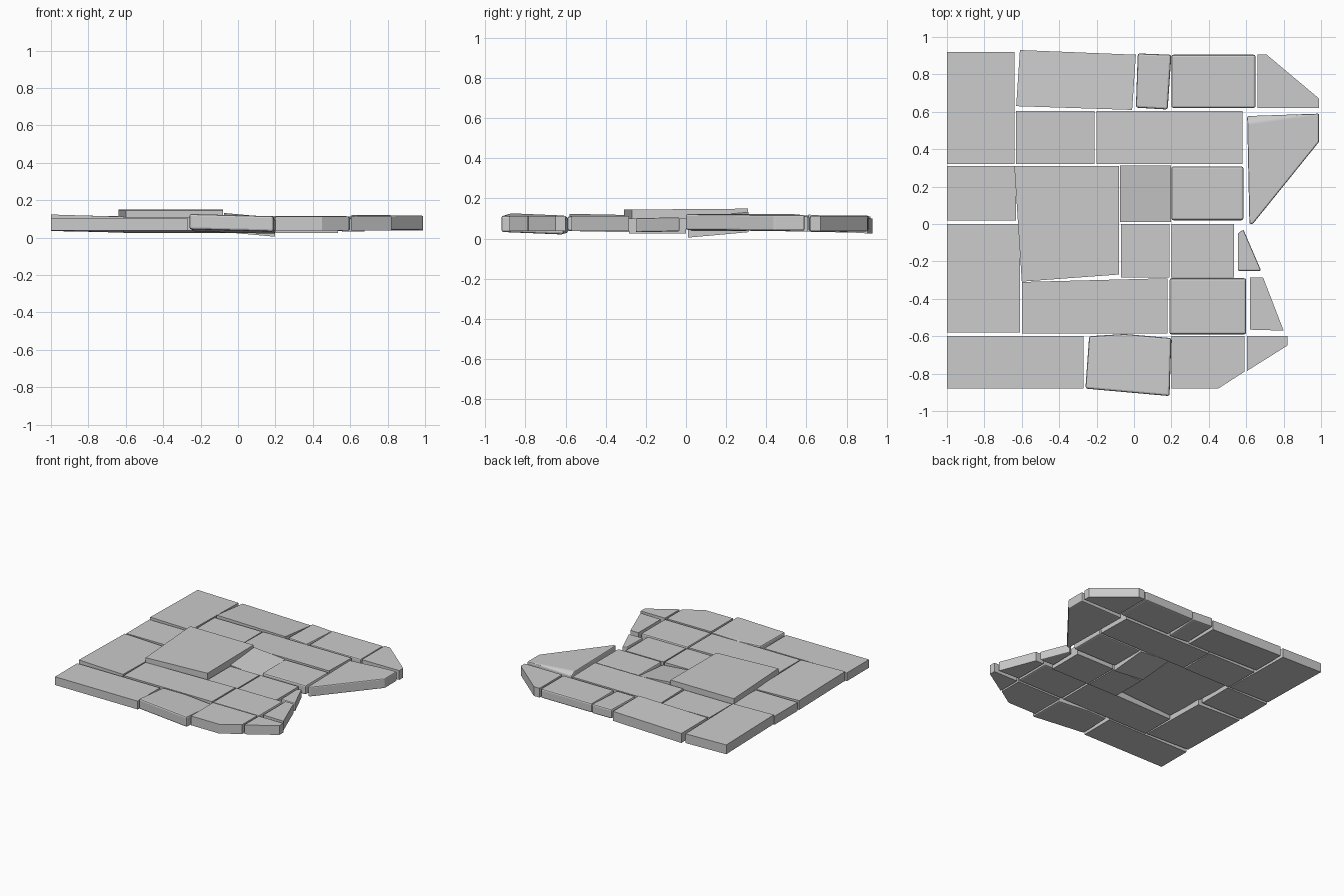
import bpy, bmesh
from mathutils import Vector

if "Cube" in bpy.data.objects:
    bpy.data.objects.remove(bpy.data.objects["Cube"])


def rect(x0, x1, y0, y1):
    return [(x0, y0), (x1, y0), (x1, y1), (x0, y1)]


def stone(name, pts, low=.038, high=.112, sx=0, sy=0, bevel=0, cut=None):
    """Slab from a plan outline; sx and sy tilt it about its middle."""
    cx = (min(p[0] for p in pts) + max(p[0] for p in pts)) / 2
    cy = (min(p[1] for p in pts) + max(p[1] for p in pts)) / 2
    bm = bmesh.new()
    rings = [[bm.verts.new((x, y, z + sx * (x - cx) + sy * (y - cy))) for x, y in pts]
             for z in (low, high)]
    bm.faces.new(rings[0])
    bm.faces.new(rings[1])
    n = len(pts)
    for i in range(n):
        j = (i + 1) % n
        bm.faces.new((rings[0][i], rings[0][j], rings[1][j], rings[1][i]))
    if cut:
        r = bmesh.ops.bisect_plane(bm, geom=bm.verts[:] + bm.edges[:] + bm.faces[:],
                                   plane_co=Vector(cut[0]), plane_no=Vector(cut[1]),
                                   clear_outer=True)
        edges = [e for e in r['geom_cut'] if isinstance(e, bmesh.types.BMEdge)]
        bmesh.ops.holes_fill(bm, edges=[e for e in bm.edges if e.is_boundary] or edges, sides=0)
    bmesh.ops.recalc_face_normals(bm, faces=bm.faces[:])
    if bevel:
        bmesh.ops.bevel(bm, geom=bm.edges[:], offset=bevel, segments=2,
                        profile=.5, affect='EDGES', clamp_overlap=True)
    me = bpy.data.meshes.new(name)
    bm.to_mesh(me)
    bm.free()
    ob = bpy.data.objects.new(name, me)
    bpy.context.collection.objects.link(ob)
    return ob


B = .011

# Left border slabs
stone("slab_left_back", rect(-1, -.64, .32, .92), sx=-.02, sy=-.02)
stone("slab_left_middle", rect(-1, -.63, .02, .31), high=.106)
stone("slab_left_front", rect(-1, -.61, -.58, 0), sx=-.03, sy=-.02)
stone("slab_front_left", rect(-1, -.27, -.88, -.60), high=.104)

# Back row
stone("slab_back_tilted", [(-.61, .93), (.01, .905), (-.01, .61), (-.63, .63)],
      .034, .11, sy=-.06)
stone("slab_back_small", [(.02, .912), (.20, .905), (.18, .612), (.01, .622)],
      .038, .113, sx=-.03, bevel=B)
stone("slab_back_right", rect(.20, .65, .62, .905), bevel=B)
stone("slab_back_corner", [(.66, .905), (.71, .905), (.99, .67), (.99, .62), (.66, .62)])

# Second row
stone("slab_second_left", rect(-.63, -.21, .32, .605), high=.108)
stone("slab_second_long", rect(-.20, .58, .32, .605), sy=-.02)
stone("slab_right_wedge", [(.605, .577), (.99, .59), (.99, .44), (.635, 0), (.617, 0)],
      .042, .12, sx=-.012, bevel=.008, cut=((.61, .54, .122), (-.06, .5, .86)))

# Centre
stone("slab_raised", [(-.64, .31), (-.08, .31), (-.08, -.27), (-.60, -.308)],
      .07, .147, sy=.008)
stone("slab_centre_tilted", rect(-.075, .197, .01, .312), .031, .106, sx=-.09, sy=.09)
stone("slab_centre_right", rect(.20, .585, .02, .308), bevel=B)
stone("slab_centre_front", rect(-.07, .19, -.285, 0), .025, .10)
stone("slab_inner_right", rect(.20, .535, -.285, 0), .025, .10)
stone("chip_right", [(.555, -.05), (.585, -.03), (.68, -.25), (.555, -.25)],
      .034, .104, sy=.02, bevel=.007)

# Fifth row
stone("slab_fifth_long", [(-.60, -.31), (.18, -.29), (.18, -.585), (-.60, -.585)], high=.108)
stone("slab_fifth_right", rect(.19, .60, -.59, -.29), bevel=B)
stone("slab_fifth_end", [(.62, -.285), (.69, -.285), (.80, -.57), (.62, -.565)])

# Front row
stone("slab_front_tilted", [(-.24, -.60), (-.05, -.588), (.20, -.61), (.19, -.92), (-.26, -.88)],
      .033, .115, sx=-.03, sy=-.04, bevel=B)
stone("slab_front_right", [(.20, -.60), (.59, -.60), (.59, -.79), (.45, -.88), (.20, -.88)])
stone("slab_front_end", [(.605, -.60), (.82, -.60), (.82, -.65), (.605, -.785)])
